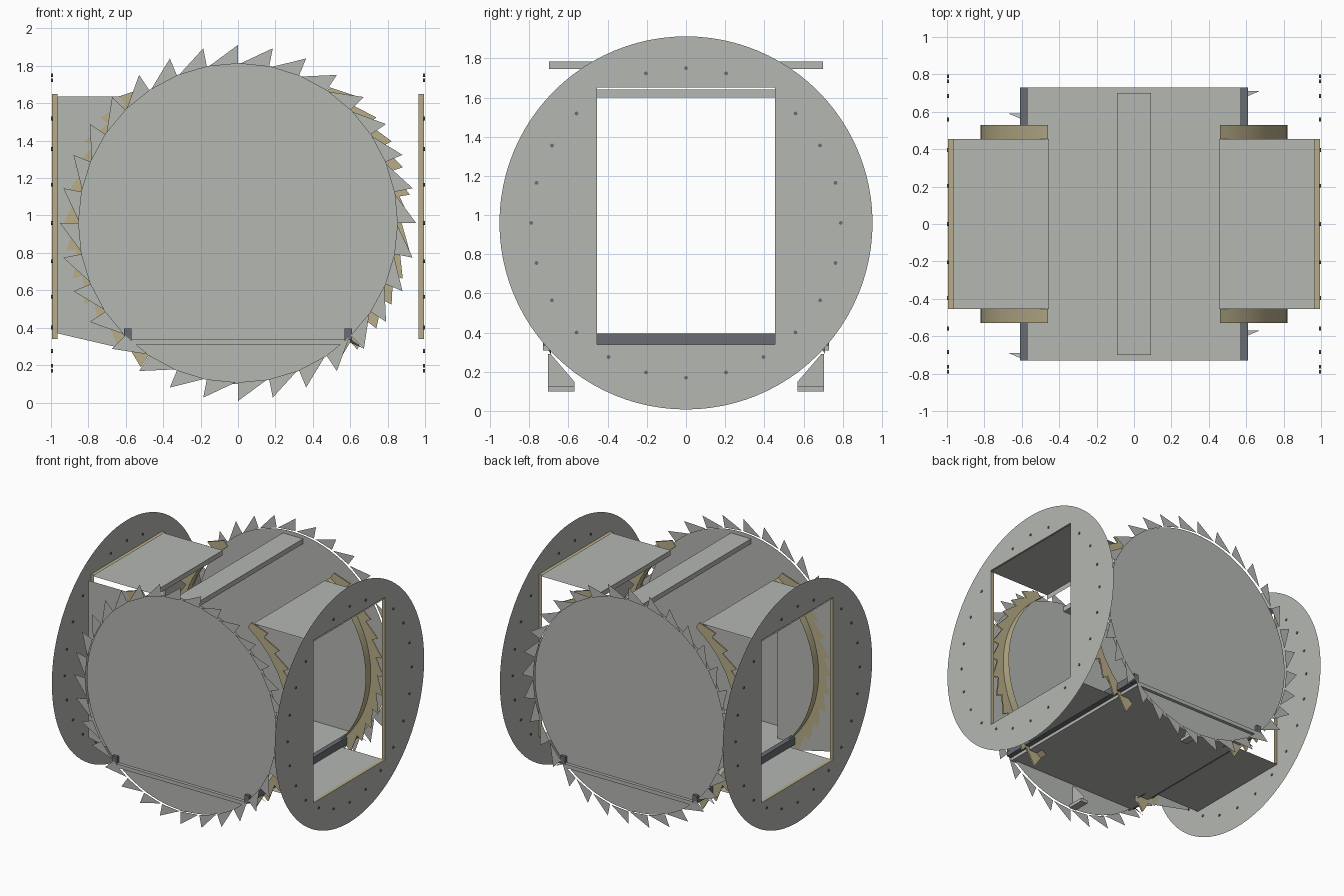
import bpy, bmesh, math
from math import sin, cos, pi, radians

if "Cube" in bpy.data.objects:
    bpy.data.objects.remove(bpy.data.objects["Cube"])

CZ = 0.96           # shared axis height


def material(name, rgb):
    m = bpy.data.materials.new(name)
    m.diffuse_color = (*rgb, 1)
    m.use_nodes = True
    m.node_tree.nodes["Principled BSDF"].inputs["Base Color"].default_value = m.diffuse_color
    return m


GREY = material("light_grey", (0.46, 0.475, 0.45))
TAN = material("tan", (0.48, 0.42, 0.25))
DARK = material("dark_slate", (0.14, 0.155, 0.17))


def mesh(name, verts, faces, mat):
    me = bpy.data.meshes.new(name)
    me.from_pydata(verts, [], faces)
    me.materials.append(mat)
    ob = bpy.data.objects.new(name, me)
    bpy.context.collection.objects.link(ob)
    return ob


def box(name, x, y, z, mat):
    v = [(a, b, c) for a in x for b in y for c in z]
    f = [(0, 1, 3, 2), (4, 6, 7, 5), (0, 4, 5, 1), (2, 3, 7, 6), (0, 2, 6, 4), (1, 5, 7, 3)]
    return mesh(name, v, f, mat)


def polar(r, a, y):
    return (r * cos(a), y, CZ + r * sin(a))


# Large end discs, each with a ring of saw teeth just outside it
N = 32
for s, side in ((-1, "front"), (1, "back")):
    mesh(side + "_disc", [polar(0.855, 2 * pi * i / 96, s * 0.705) for i in range(96)],
         [tuple(range(96))], GREY)
    v, f = [], []
    for i in range(N):
        a = pi / 2 + 2 * pi * i / N
        v += [polar(0.852, a, s * 0.73), polar(0.952, a, s * 0.73),
              polar(0.852, a + radians(10.5), s * 0.73)]
        f.append((3 * i, 3 * i + 1, 3 * i + 2))
    mesh(side + "_saw_teeth", v, f, GREY)

    # Bent spikes at the lower corners and a small bracket at the bottom
    for sx in (-1, 1):
        y0 = 0.70 * s if sx * s > 0 else 0.58 * s
        mesh(side + "_bent_spike",
             [(sx * 0.60, y0 - 0.02, 0.34), (sx * 0.67, y0 + 0.01, 0.29), (sx * 0.60, y0 + 0.01, 0.32)],
             [(0, 1, 2)], GREY)
    box(side + "_bracket_foot", (-0.03, 0.03), (s * 0.57, s * 0.705), (0.10, 0.125), GREY)
    mesh(side + "_bracket_web", [(0, s * 0.705, 0.29), (0, s * 0.705, 0.125), (0, s * 0.57, 0.125),
                                 (0, s * 0.57, 0.15), (0, s * 0.69, 0.29)],
         [(0, 1, 2, 3, 4)], GREY)

# Floor, top beam and the two side rails
box("floor_plate", (-0.57, 0.57), (-0.73, 0.73), (0.31, 0.34), GREY)
box("top_beam", (-0.09, 0.09), (-0.70, 0.70), (1.745, 1.785), GREY)
for s in (-1, 1):
    box("side_rail", (s * 0.57, s * 0.61), (-0.73, 0.73), (0.335, 0.395), DARK)

# Curved tan rims beside the ducts: a strip plus a toothed collar
LIM = radians(56)
for sx in (-1, 1):
    for sy in (-1, 1):
        k = 32
        v, f = [], []
        for i in range(k + 1):
            a = -LIM + 2 * LIM * i / k
            for y in (0.455, 0.53):
                x, _, z = polar(0.82, a, 0)
                v.append((sx * x, sy * y, z))
        for i in range(k):
            f.append((2 * i, 2 * i + 1, 2 * i + 3, 2 * i + 2))
        strip = mesh("rim_strip", v, f, TAN)
        strip.data.polygons.foreach_set("use_smooth", [True] * k)

        v, f = [], []
        teeth = 12
        for y in (0.52, 0.53):
            for i in range(teeth):
                a0 = -LIM + 2 * LIM * i / teeth
                a1 = -LIM + 2 * LIM * (i + 1) / teeth
                b = len(v)
                for r, a in ((0.82, a0), (0.93, a0), (0.875, a1), (0.82, a1)):
                    x, _, z = polar(r, a, 0)
                    v.append((sx * x, sy * y, z))
                f.append((b, b + 1, b + 2, b + 3))
        mesh("rim_collar", v, f, TAN)

# Round end flanges with a rectangular opening, and their bolts
HY, Z0, Z1 = 0.455, 0.34, 1.65
R = 0.952
angles = [2 * pi * i / 96 for i in range(96)]
angles += [math.atan2(z - CZ, y) % (2 * pi) for y in (-HY, HY) for z in (Z0, Z1)]
angles = sorted(set(angles))


def opening(a):
    c, s = cos(a), sin(a)
    t = [HY / abs(c)] if abs(c) > 1e-6 else []
    if abs(s) > 1e-6:
        t.append((Z1 - CZ) / s if s > 0 else (Z0 - CZ) / s)
    return min(t)


for s, side in ((-1, "left"), (1, "right")):
    v, f = [], []
    n = len(angles)
    for a in angles:
        for r in (R, opening(a)):
            v.append((s * 0.994, r * cos(a), CZ + r * sin(a)))
    for i in range(n):
        j = (i + 1) % n
        f.append((2 * i, 2 * j, 2 * j + 1, 2 * i + 1))
    mesh(side + "_flange", v, f, GREY)

    # Bolts every 15 degrees, leaving two gaps at the top
    bm = bmesh.new()
    for i in range(24):
        if i in (2, 22):
            continue
        a = 2 * pi * i / 24
        ret = bmesh.ops.create_cone(bm, cap_ends=True, segments=8, radius1=0.01,
                                    radius2=0.01, depth=0.012)
        for w in ret["verts"]:
            x, y, z = w.co
            w.co = (s * 0.994 + z, 0.79 * sin(a) + x, CZ + 0.79 * cos(a) + y)
    bmesh.ops.recalc_face_normals(bm, faces=bm.faces)
    me = bpy.data.meshes.new(side + "_bolts")
    bm.to_mesh(me)
    bm.free()
    me.materials.append(DARK)
    bpy.context.collection.objects.link(bpy.data.objects.new(side + "_bolts", me))

    # Tan frame lining the opening
    v = [(s * x, y, z) for x in (0.965, 0.994)
         for y, z in ((-HY, Z0), (HY, Z0), (HY, Z1), (-HY, Z1))]
    mesh(side + "_opening_frame", v, [(i, (i + 1) % 4, (i + 1) % 4 + 4, i + 4) for i in range(4)], TAN)

    # Duct roof with a turned-down lip, and duct floor
    v = [(s * x, y, z) for x, z in ((0.994, 1.64), (0.455, 1.64), (0.455, 1.60)) for y in (-HY, HY)]
    mesh(side + "_duct_roof", v, [(0, 1, 3, 2), (2, 3, 5, 4)], GREY)
    v = [(s * x, y, 0.338) for x in (0.455, 0.994) for y in (-HY, HY)]
    mesh(side + "_duct_floor", v, [(0, 1, 3, 2)], GREY)

# Side wall closing the left duct at the front
mesh("left_duct_wall", [(-0.966, -0.525, 0.37), (-0.45, -0.525, 0.25),
                        (-0.45, -0.525, 1.635), (-0.966, -0.525, 1.635)], [(0, 1, 2, 3)], GREY)
